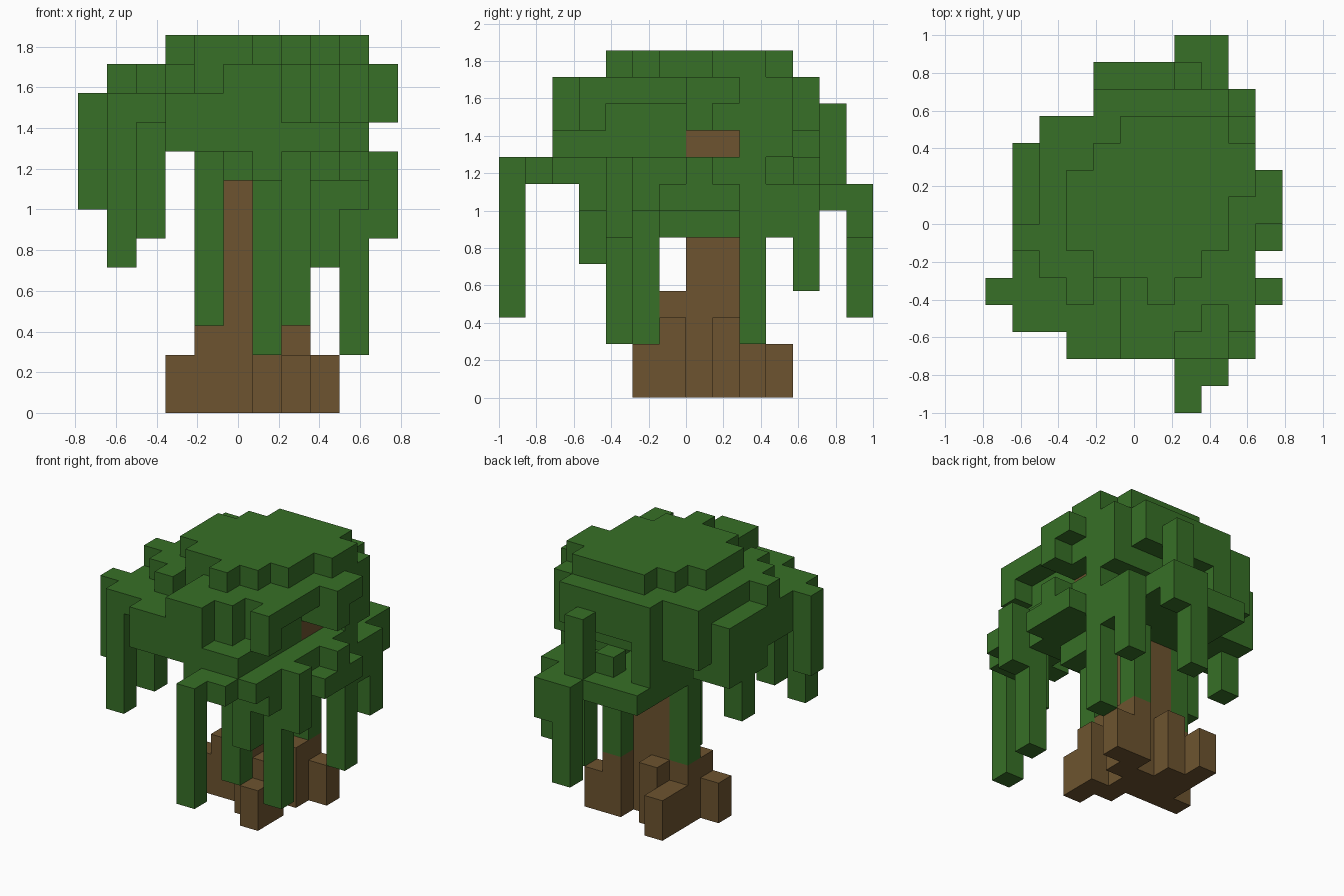
import bpy
import bmesh
from mathutils import Vector

if "Cube" in bpy.data.objects:
    bpy.data.objects.remove(bpy.data.objects["Cube"], do_unlink=True)

UNIT = 1 / 7                      # block size
ORIGIN = Vector((-5.5, -7, 0))    # grid corner, in blocks


def make_material(name, colour):
    mat = bpy.data.materials.new(name)
    mat.use_nodes = True
    mat.diffuse_color = colour
    mat.node_tree.nodes["Principled BSDF"].inputs["Base Color"].default_value = colour
    return mat


def tier(low, high, slabs):
    """Fill slabs (first and last column, first and last row) between two layers."""
    return {(col, row, layer)
            for left, right, front, back in slabs
            for col in range(left, right + 1)
            for row in range(front, back + 1)
            for layer in range(low, high + 1)}


def column(col, row, low, high):
    return tier(low, high, [(col, col, row, row)])


leaf_green = make_material("leaf green", (0.038, 0.16, 0.02, 1))
bark_brown = make_material("bark brown", (0.153, 0.088, 0.029, 1))

# Canopy tiers, from the flat crown down to the ragged underside
crown = tier(12, 12, [
    (5, 8, 10, 10), (4, 9, 9, 9), (3, 9, 8, 8), (3, 8, 6, 7),
    (4, 7, 5, 5), (6, 6, 4, 4),
])
shoulder = tier(11, 11, [
    (2, 9, 5, 10), (1, 1, 6, 6), (10, 10, 7, 8), (3, 3, 4, 4),
    (5, 9, 4, 4), (5, 7, 3, 3), (5, 6, 2, 2),
])
back_rim = tier(10, 11, [(4, 8, 11, 11)])
front_rim = tier(10, 11, [(9, 9, 3, 3)])
middle = tier(9, 10, [
    (2, 9, 10, 10), (1, 9, 9, 9), (1, 4, 7, 8), (1, 8, 5, 6),
    (0, 8, 4, 4), (3, 7, 3, 3), (3, 6, 2, 2),
])
middle |= tier(10, 10, [(5, 9, 7, 8), (10, 10, 7, 7), (1, 2, 3, 3)])
middle |= tier(9, 9, [(7, 8, 2, 2), (8, 8, 3, 3), (4, 4, 11, 11)])
skirt = tier(8, 8, [
    (4, 4, 8, 11), (6, 6, 11, 11), (7, 9, 8, 9), (7, 10, 7, 7),
    (5, 9, 5, 6), (6, 10, 4, 4), (7, 9, 3, 3), (6, 9, 2, 2),
    (7, 8, 1, 1), (1, 2, 7, 9),
])
underside = tier(7, 7, [
    (7, 8, 13, 13), (4, 8, 12, 12), (4, 9, 11, 11), (4, 8, 10, 10),
    (4, 9, 9, 9), (4, 4, 8, 8), (7, 10, 7, 8), (8, 10, 6, 6),
    (6, 9, 5, 5), (9, 10, 4, 4), (8, 9, 3, 3),
])
canopy = crown | shoulder | back_rim | front_rim | middle | skirt | underside

# Hanging strands: column, row, lowest and highest block
strands = tier(6, 7, [(8, 8, 6, 8)])
for strand in [
    (0, 4, 7, 10), (1, 3, 5, 10), (2, 4, 6, 9), (1, 8, 6, 8), (4, 8, 3, 9),
    (6, 5, 2, 8), (9, 4, 2, 8), (9, 9, 2, 8), (9, 11, 4, 7), (7, 13, 3, 7),
    (8, 13, 6, 7), (7, 12, 7, 10), (7, 0, 3, 8), (8, 3, 5, 8), (10, 4, 6, 8),
    (7, 9, 3, 7), (9, 10, 6, 7),
]:
    strands |= column(*strand)
strands -= canopy

# Trunk with a branch that reaches out to the side
trunk = tier(0, 9, [(5, 6, 7, 8)]) | tier(9, 9, [(7, 8, 7, 8)])
trunk -= canopy

# Stepped roots: column, row, height
roots = set()
for col, row, height in [
    (3, 7, 2), (4, 7, 3), (4, 8, 3), (4, 9, 2), (4, 10, 2), (5, 9, 3),
    (6, 6, 4), (7, 5, 2), (7, 6, 3), (7, 8, 3), (7, 9, 3), (8, 9, 2),
]:
    roots |= column(col, row, 0, height - 1)

solid = canopy | strands | trunk | roots


def build_blocks(name, cells, material):
    """Skin a set of blocks, leaving out faces buried against other blocks."""
    bm = bmesh.new()
    for cell in sorted(cells):
        centre = Vector(cell) + Vector((0.5, 0.5, 0.5)) + ORIGIN
        for axis in range(3):
            for sign in (-1, 1):
                neighbour = list(cell)
                neighbour[axis] += sign
                if tuple(neighbour) in solid:
                    continue
                normal, u = Vector((0, 0, 0)), Vector((0, 0, 0))
                normal[axis] = sign
                u[(axis + 1) % 3] = 0.5
                v = normal.cross(u)
                mid = centre + normal / 2
                corners = [mid - u - v, mid + u - v, mid + u + v, mid - u + v]
                bm.faces.new([bm.verts.new(p * UNIT) for p in corners])
    bmesh.ops.remove_doubles(bm, verts=bm.verts, dist=0.001)
    mesh = bpy.data.meshes.new(name)
    bm.to_mesh(mesh)
    bm.free()
    mesh.materials.append(material)
    bpy.context.collection.objects.link(bpy.data.objects.new(name, mesh))


build_blocks("canopy", canopy, leaf_green)
build_blocks("hanging_strands", strands, leaf_green)
build_blocks("trunk", trunk, bark_brown)
build_blocks("roots", roots, bark_brown)
